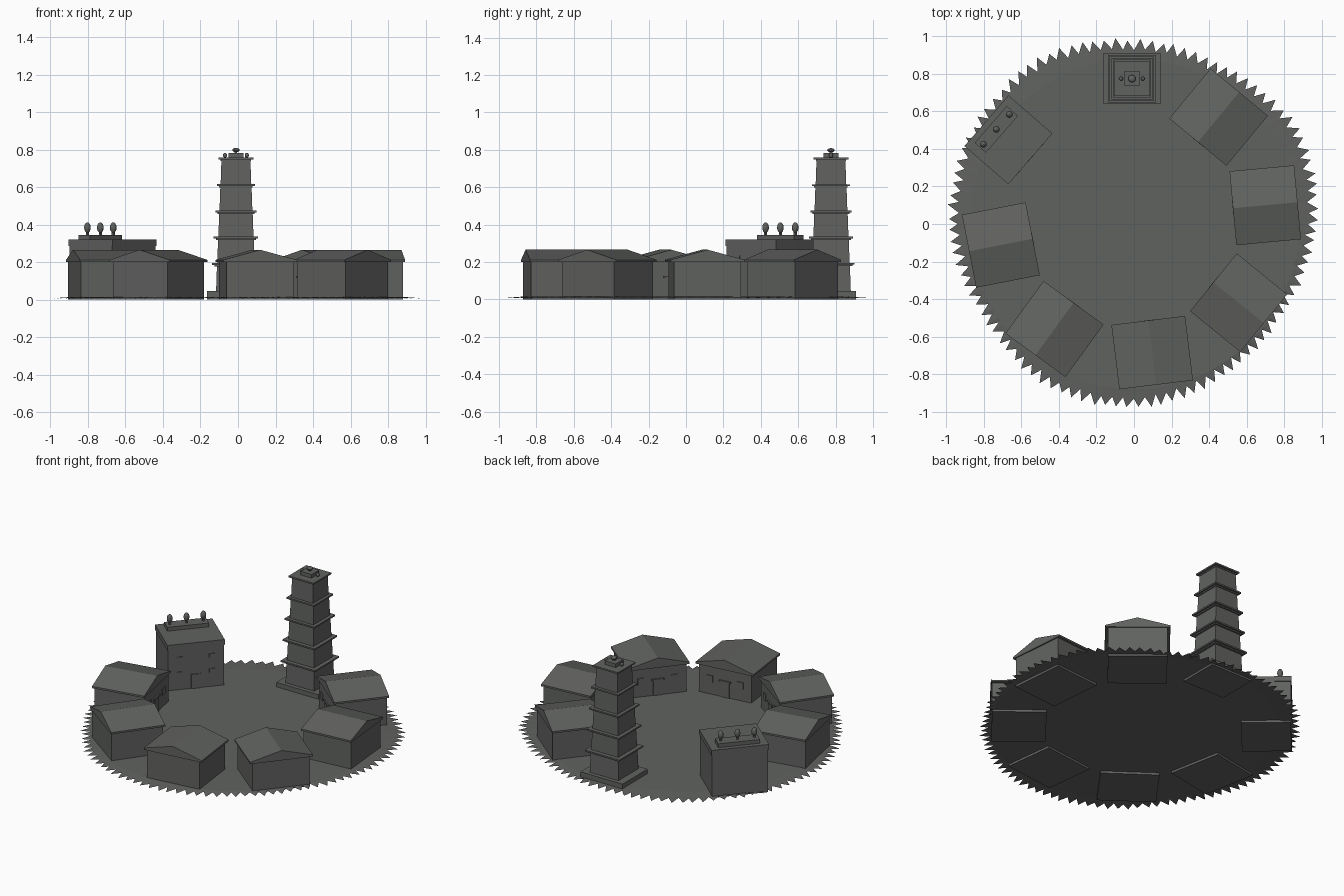
import bpy, bmesh, math, random
from mathutils import Matrix, Vector

if "Cube" in bpy.data.objects:
    bpy.data.objects.remove(bpy.data.objects["Cube"])

random.seed(4)
grey = bpy.data.materials.new("slate_grey")
grey.diffuse_color = (0.118, 0.123, 0.117, 1)
grey.use_nodes = True
grey.node_tree.nodes["Principled BSDF"].inputs["Base Color"].default_value = grey.diffuse_color


def finish(name, bm, matrix=Matrix()):
    bmesh.ops.recalc_face_normals(bm, faces=bm.faces)
    me = bpy.data.meshes.new(name)
    bm.to_mesh(me)
    bm.free()
    me.materials.append(grey)
    ob = bpy.data.objects.new(name, me)
    ob.matrix_world = matrix
    bpy.context.collection.objects.link(ob)
    return ob


def add_box(bm, x0, x1, y0, y1, z0, z1, taper=1.0):
    cx, cy = (x0 + x1) / 2, (y0 + y1) / 2
    vs = bmesh.ops.create_cube(bm, size=1)["verts"]
    for v in vs:
        k = taper if v.co.z > 0 else 1
        v.co = Vector((cx + v.co.x * (x1 - x0) * k, cy + v.co.y * (y1 - y0) * k,
                       z0 if v.co.z < 0 else z1))


def add_ball(bm, x, y, z, r, rz):
    m = Matrix.Translation((x, y, z)) @ Matrix.Diagonal((r, r, rz, 1))
    bmesh.ops.create_uvsphere(bm, u_segments=12, v_segments=8, radius=1, matrix=m)


def placed(x, y, deg):
    return Matrix.Translation((x, y, 0)) @ Matrix.Rotation(math.radians(deg), 4, 'Z')


# Jagged ground sheet, rim radius every 30 degrees
rim = [0.985, 1.03, 0.975, 0.99, 1.03, 1.01, 1.0, 0.95, 0.99, 0.99, 0.95, 0.935]
bm = bmesh.new()
N = 100
inner, outer = [], []
for i in range(N):
    for j in range(2):
        t = (i + (0.0 if j == 0 else 0.3 + 0.3 * random.random())) / N
        f = t * 12
        a = int(f) % 12
        r = rim[a] + (rim[(a + 1) % 12] - rim[a]) * (f - int(f))
        r -= 0.055 + 0.012 * random.random() if j == 0 else 0.015 * random.random()
        ang = t * 2 * math.pi
        c, s = math.cos(ang), math.sin(ang)
        clamp = lambda q: max(-1, min(0.995, q))
        inner.append(bm.verts.new((0.88 * c, 0.88 * s, 0.015)))
        outer.append(bm.verts.new((clamp(r * c), clamp(r * s), 0.011 if j == 0 else 0.007)))
bm.faces.new(inner)
for i in range(2 * N):
    k = (i + 1) % (2 * N)
    bm.faces.new((inner[i], outer[i], outer[k], inner[k]))
finish("ground_disc", bm)

# Gabled houses: x, y, direction of the outward gable
houses = [(0.451, 0.57, 50.5), (0.70, 0.10, 5.3), (0.558, -0.42, -39),
          (0.097, -0.686, -83), (-0.424, -0.56, 234), (-0.71, -0.112, 191)]
HL, HW = 0.173, 0.198
for n, (x, y, deg) in enumerate(houses):
    m = placed(x, y, deg)
    # walls
    bm = bmesh.new()
    add_box(bm, -HL + 0.008, HL - 0.008, -HW + 0.018, HW - 0.018, 0, 0.215)
    finish(f"house_walls_{n}", bm, m)
    # roof prism with a thin eave
    bm = bmesh.new()
    prof = [(-HW, 0.2), (HW, 0.2), (HW, 0.212), (0, 0.266), (-HW, 0.212)]
    ends = [[bm.verts.new((px, a, b)) for a, b in prof] for px in (-HL, HL)]
    bm.faces.new(ends[0])
    bm.faces.new(ends[1])
    for i in range(5):
        k = (i + 1) % 5
        bm.faces.new((ends[0][i], ends[0][k], ends[1][k], ends[1][i]))
    finish(f"house_roof_{n}", bm, m)
    # door and windows on the side facing the square
    bm = bmesh.new()
    f = -HL + 0.008
    add_box(bm, f - 0.005, f, -0.03, 0.03, 0.015, 0.115)
    add_box(bm, f - 0.009, f, -0.04, 0.04, 0.115, 0.125)
    for s in (-0.105, 0.105):
        add_box(bm, f - 0.005, f, s - 0.022, s + 0.022, 0.095, 0.14)
    finish(f"house_door_and_windows_{n}", bm, m)

# Flat-roofed hall
m = placed(-0.67, 0.449, 139)
bm = bmesh.new()
add_box(bm, -0.151, 0.151, -0.175, 0.175, 0, 0.29)
finish("hall_walls", bm, m)
bm = bmesh.new()
add_box(bm, -0.155, 0.155, -0.179, 0.179, 0.285, 0.32)
finish("hall_roof", bm, m)
bm = bmesh.new()
for s in (-0.1, 0.1):
    add_box(bm, -0.156, -0.151, s - 0.018, s + 0.018, 0.11, 0.135)
    add_box(bm, -0.156, -0.151, s - 0.018, s + 0.018, 0.21, 0.235)
add_box(bm, -0.156, -0.151, -0.03, 0.03, 0.015, 0.11)
finish("hall_door_and_windows", bm, m)
# rooftop plinth with three ornaments
bm = bmesh.new()
add_box(bm, 0.045, 0.125, -0.13, 0.13, 0.32, 0.345)
finish("hall_plinth", bm, m)
bm = bmesh.new()
for s in (-0.105, 0, 0.105):
    add_box(bm, 0.079, 0.091, s - 0.006, s + 0.006, 0.345, 0.362)
    add_ball(bm, 0.085, s, 0.384, 0.018, 0.028)
finish("hall_ornaments", bm, m)

# Square tiered tower
m = placed(-0.011, 0.775, 0)
bm = bmesh.new()
add_box(bm, -0.155, 0.155, -0.133, 0.133, 0, 0.045)
finish("tower_base", bm, m)
levels = [0.045, 0.19, 0.33, 0.47, 0.61, 0.752]
bm = bmesh.new()
for i in range(5):
    h = 0.106 - 0.006 * i
    add_box(bm, -h, h, -h, h, levels[i], levels[i + 1], (h - 0.005) / h)
finish("tower_body", bm, m)
bm = bmesh.new()
for i in range(5):
    h = 0.127 - 0.0085 * i
    z = levels[i + 1]
    add_box(bm, -h, h, -h, h, z - 0.004, z + 0.006)
    g = h - 0.012
    add_box(bm, -g, g, -g, g, z - 0.012, z - 0.004)
finish("tower_ledges", bm, m)
bm = bmesh.new()
add_box(bm, -0.04, 0.04, -0.04, 0.04, 0.755, 0.782)
finish("tower_cap", bm, m)
bm = bmesh.new()
add_box(bm, -0.007, 0.007, -0.007, 0.007, 0.78, 0.792)
add_ball(bm, 0, 0, 0.798, 0.02, 0.011)
for s in (-0.058, 0.058):
    add_ball(bm, s, 0, 0.77, 0.011, 0.013)
finish("tower_ornaments", bm, m)
